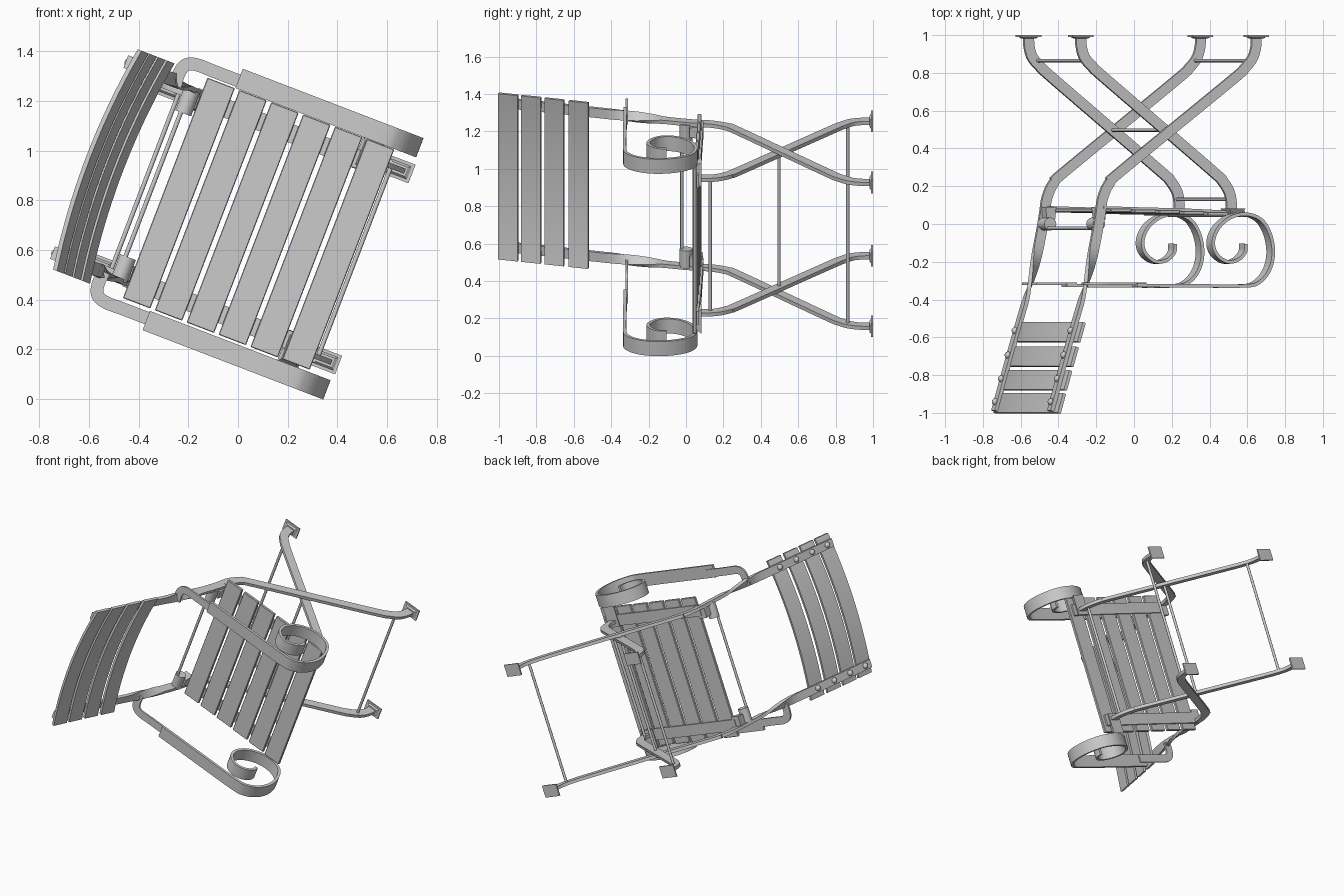
import bpy, bmesh, math
from mathutils import Vector, Matrix

if "Cube" in bpy.data.objects:
    bpy.data.objects.remove(bpy.data.objects["Cube"])

# Chair-local axes: (forward, up, lateral). The chair lies on its side plane:
# local up = -Y, forward/lateral rotated about Y by 21 degrees.
A = math.radians(21)
CA, SA = math.cos(A), math.sin(A)
W = Matrix(((CA, 0, SA, 0.247), (0, -1, 0, 0), (-SA, 0, CA, 0.639), (0, 0, 0, 1)))
FWD, UP, LAT = Vector((1, 0, 0)), Vector((0, 1, 0)), Vector((0, 0, 1))


def finish(name, bm, smooth=False):
    bm.transform(W)
    bmesh.ops.recalc_face_normals(bm, faces=bm.faces)
    me = bpy.data.meshes.new(name)
    bm.to_mesh(me)
    bm.free()
    ob = bpy.data.objects.new(name, me)
    bpy.context.collection.objects.link(ob)
    if smooth:
        bpy.context.view_layer.objects.active = ob
        ob.select_set(True)
        bpy.ops.object.shade_smooth_by_angle(angle=math.radians(35))
        ob.select_set(False)
    return ob


def spline(pts, n):
    """Catmull-Rom through the points (any dimension)."""
    p = [Vector(q) for q in pts]
    p = [p[0] * 2 - p[1]] + p + [p[-1] * 2 - p[-2]]
    out = []
    for i in range(1, len(p) - 2):
        a, b, c, d = p[i - 1:i + 3]
        for k in range(n):
            t = k / n
            out.append(0.5 * (2 * b + (c - a) * t + (2 * a - 5 * b + 4 * c - d) * t * t
                              + (3 * b - a - 3 * c + d) * t ** 3))
    return out + [p[-2]]


def sweep(name, pts, ref, w, t, twist=lambda p: 0):
    """Flat bar along a planar path; w lies along ref, t across it."""
    bm = bmesh.new()
    rings = []
    for i, p in enumerate(pts):
        tan = (pts[min(i + 1, len(pts) - 1)] - pts[max(i - 1, 0)]).normalized()
        nor = tan.cross(ref).normalized()
        a = twist(p)
        x = ref * math.cos(a) + nor * math.sin(a)
        y = nor * math.cos(a) - ref * math.sin(a)
        rings.append([bm.verts.new(p + x * sx * w / 2 + y * sy * t / 2)
                      for sx, sy in ((-1, -1), (1, -1), (1, 1), (-1, 1))])
    for r, s in zip(rings, rings[1:]):
        for k in range(4):
            bm.faces.new((r[k], r[(k + 1) % 4], s[(k + 1) % 4], s[k]))
    bm.faces.new(rings[0])
    bm.faces.new(rings[-1])
    return finish(name, bm, True)


def box(name, c, size, top=1.0):
    bm = bmesh.new()
    bmesh.ops.create_cube(bm, size=1)
    for v in bm.verts:
        k = top if v.co.y > 0 else 1
        v.co = Vector((v.co.x * size[0] * k, v.co.y * size[1], v.co.z * size[2] * k)) + Vector(c)
    return finish(name, bm)


def rod(name, f, u, l0, l1, r=0.009, seg=16):
    bm = bmesh.new()
    bmesh.ops.create_cone(bm, cap_ends=True, segments=seg, radius1=r, radius2=r, depth=l1 - l0)
    bmesh.ops.translate(bm, verts=bm.verts, vec=(f, u, (l0 + l1) / 2))
    return finish(name, bm, True)


# Side profiles (forward, up)
BACK_LEG = [(-.900, .99), (-.845, .80), (-.770, .55), (-.694, .30), (-.645, .10), (-.617, -.04),
            (-.60, -.14), (-.56, -.22), (-.49, -.285), (.12, -.752), (.205, -.825), (.25, -.88),
            (.268, -.94), (.27, -.985)]
FRONT_LEG = [(.138, -.065), (.138, -.12), (.124, -.175), (.085, -.232), (.02, -.29), (-.57, -.765),
             (-.651, -.835), (-.695, -.885), (-.712, -.94), (-.715, -.985)]
ARM = [(-.46, .325), (-.15, .327), (.14, .328), (.225, .312), (.285, .25), (.31, .16), (.295, .06),
       (.245, -.02), (.16, -.052), (.07, -.035), (0, .02), (-.03, .095), (-.01, .16), (.05, .2),
       (.11, .19), (.15, .15), (.155, .105)]
BACK_L = .010   # the back sits very slightly off the midplane


def back_twist(p):
    # quarter turn so the bar faces forward behind the back slats
    return math.pi / 2 * (1 - min(1, max(0, (p.y - .12) / .28)))


def leg_f(u):
    for (f0, u0), (f1, u1) in zip(BACK_LEG, BACK_LEG[1:]):
        if u1 <= u <= u0:
            return f0 + (f1 - f0) * (u0 - u) / (u0 - u1)
    return BACK_LEG[0][0]


for s, side in ((1, "left"), (-1, "right")):
    # crossing legs
    path = spline([(f, u, s * .412 + BACK_L * min(1, max(0, u / .3))) for f, u in BACK_LEG], 6)
    sweep(side + "_back_leg", path, LAT, .054, .021, back_twist)
    path = spline([(f, u, s * .385) for f, u in FRONT_LEG], 6)
    sweep(side + "_front_leg", path, LAT, .021, .056)
    # flared feet
    for n, f, l in (("front", .27, .412), ("rear", -.715, .385)):
        box(f"{side}_{n}_foot_plate", (f, -.995, s * l), (.115, .01, .08))
        box(f"{side}_{n}_foot_flare", (f, -.987, s * l), (.10, .012, .06), .65)
    # scrolled armrest and the strap that joins it to the back
    sweep(side + "_armrest", spline([(f, u, s * .522) for f, u in ARM], 7), LAT, .083, .018)
    strap = [(-.69, .316, .40), (-.693, .316, .455), (-.68, .316, .495), (-.64, .316, .512),
             (-.56, .316, .512), (-.40, .316, .512)]
    sweep(side + "_arm_strap", spline([(f, u, s * l) for f, u, l in strap], 6), UP, .013, .052)
    # seat rail, hinge and front mount
    rail = [(-.60, -.088), (-.40, -.082), (-.15, -.076), (.08, -.066), (.20, -.062)]
    sweep(side + "_seat_rail", spline([(f, u, s * .39) for f, u in rail], 5), LAT, .075, .013)
    a, b = sorted((s * .31, s * .41))
    rod(side + "_hinge_barrel", -.62, 0, a, b, .034, 24)
    box(side + "_hinge_plate", (-.605, -.055, s * .37), (.06, .07, .07), .8)
    box(side + "_front_mount", (.135, -.068, s * .42), (.09, .03, .14), .7)

# seat slats, slightly dished
for i, u in enumerate((-.072, -.068, -.064, -.060, -.054, -.046)):
    f = -.580 + .059 + i * .1375
    ob = box(f"seat_slat_{i + 1}", (f, u, .004), (.118, .02, .95))
    m = ob.modifiers.new("soft_edge", "BEVEL")
    m.width, m.segments = .003, 1

# curved back slats with bolts behind the bars
for i, u in enumerate((.567, .697, .822, .944)):
    slope = (leg_f(u + .03) - leg_f(u - .03)) / .06
    tan = Vector((slope, 1, 0)).normalized()
    nor = Vector((tan.y, -tan.x, 0))
    base = Vector((leg_f(u), u, BACK_L)) + nor * .021
    bm = bmesh.new()
    rings = []
    N = 20
    for k in range(N + 1):
        l = -.475 + .95 * k / N
        c = base + LAT * l + FWD * (.038 * (l / .47) ** 2 - .032)
        rings.append([bm.verts.new(c + tan * x * .054 + nor * y * .009)
                      for x, y in ((-1, -1), (1, -1), (1, 1), (-1, 1))])
    for r, q in zip(rings, rings[1:]):
        for k in range(4):
            bm.faces.new((r[k], r[(k + 1) % 4], q[(k + 1) % 4], q[k]))
    bm.faces.new(rings[0])
    bm.faces.new(rings[-1])
    finish(f"back_slat_{i + 1}", bm, True)
    for s, side in ((1, "left"), (-1, "right")):
        bm = bmesh.new()
        bmesh.ops.create_uvsphere(bm, u_segments=14, v_segments=8, radius=.019)
        bmesh.ops.translate(bm, verts=bm.verts,
                            vec=Vector((leg_f(u), u, s * .412 + BACK_L)) - nor * .010)
        finish(f"{side}_back_bolt_{i + 1}", bm, True)

# cross rods
rod("front_foot_rod", .238, -.865, -.41, .41)
rod("rear_foot_rod", -.665, -.865, -.385, .385)
rod("pivot_rod", -.24, -.497, -.42, .42)
rod("front_seat_rod", .125, -.13, -.385, .385)
rod("rear_hinge_rod", -.63, .022, -.32, .32)
